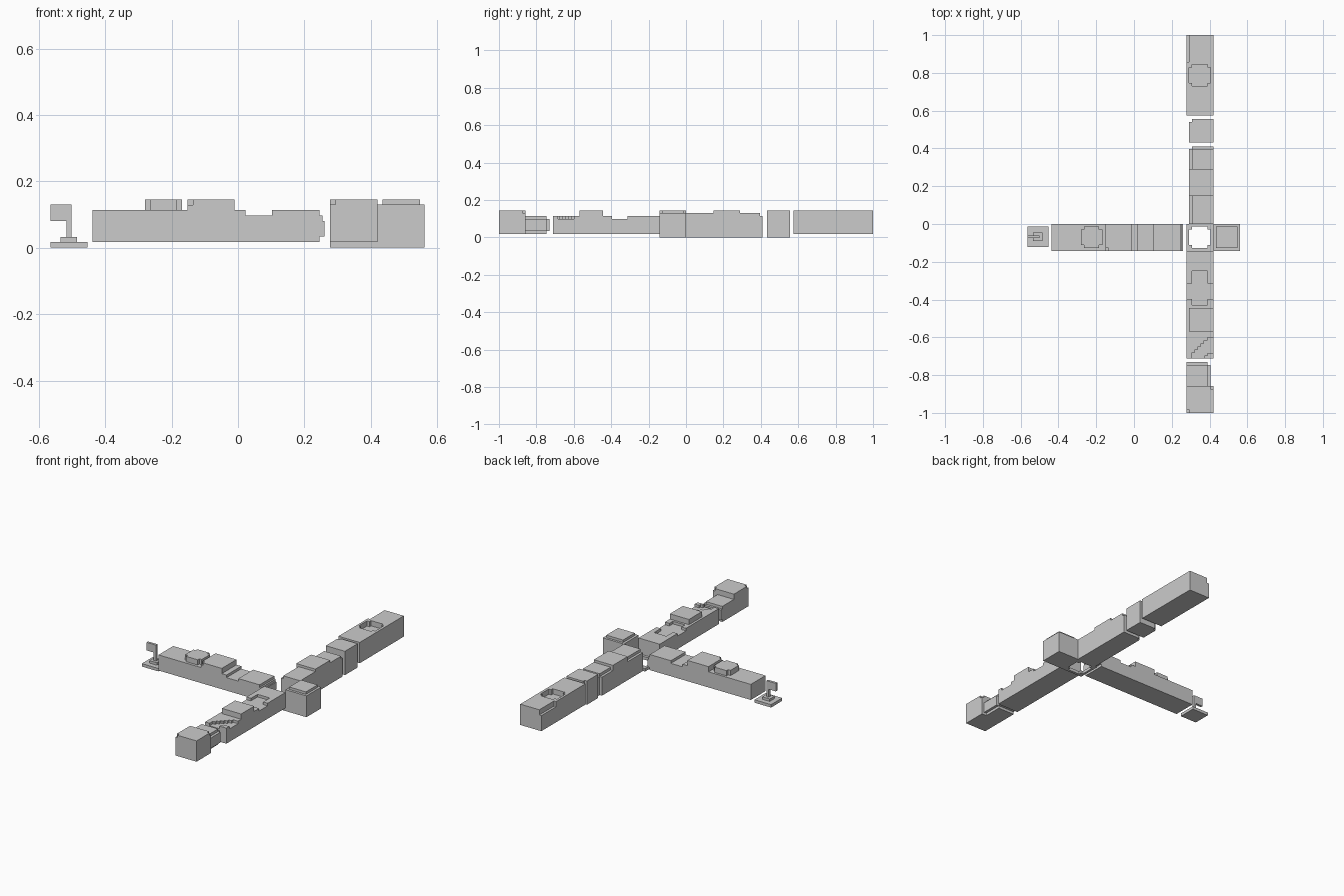
import bpy, bmesh

if "Cube" in bpy.data.objects:
    bpy.data.objects.remove(bpy.data.objects["Cube"])

U = 0.016  # one small terrain step
stone = bpy.data.materials.new("light grey")
stone.diffuse_color = (0.6, 0.6, 0.6, 1)
stone.use_nodes = True
stone.node_tree.nodes["Principled BSDF"].inputs["Base Color"].default_value = stone.diffuse_color


def finish(name, bm):
    bmesh.ops.recalc_face_normals(bm, faces=bm.faces)
    me = bpy.data.meshes.new(name)
    bm.to_mesh(me)
    bm.free()
    me.materials.append(stone)
    ob = bpy.data.objects.new(name, me)
    bpy.context.collection.objects.link(ob)
    return ob


def prism(name, pts, lo, hi, place):
    """Extrude a 2D outline between lo and hi; place maps (a, b, t) to xyz."""
    bm = bmesh.new()
    f = bm.faces.new([bm.verts.new(place(a, b, lo)) for a, b in pts])
    top = bmesh.ops.extrude_face_region(bm, geom=[f])["geom"]
    shift = [e - s for s, e in zip(place(0, 0, lo), place(0, 0, hi))]
    bmesh.ops.translate(bm, vec=shift, verts=[v for v in top if isinstance(v, bmesh.types.BMVert)])
    return finish(name, bm)


def plan(name, pts, z0, z1):
    return prism(name, pts, z0, z1, lambda a, b, t: (a, b, t))


def along_x(name, pts, y0, y1):
    return prism(name, pts, y0, y1, lambda a, b, t: (a, t, b))


def along_y(name, pts, x0, x1):
    return prism(name, pts, x0, x1, lambda a, b, t: (t, a, b))


def box(name, x0, x1, y0, y1, z0, z1):
    return plan(name, [(x0, y0), (x1, y0), (x1, y1), (x0, y1)], z0, z1)


def round_pts(x0, x1, y0, y1, c=U):
    """Square outline with a stepped notch in each corner."""
    return [(x0 + c, y0), (x1 - c, y0), (x1 - c, y0 + c), (x1, y0 + c),
            (x1, y1 - c), (x1 - c, y1 - c), (x1 - c, y1), (x0 + c, y1),
            (x0 + c, y1 - c), (x0, y1 - c), (x0, y0 + c), (x0 + c, y0 + c)]


def cut(ob, cutter):
    cutter.hide_render = True
    m = ob.modifiers.new("cut", "BOOLEAN")
    m.operation, m.solver, m.object = "DIFFERENCE", "EXACT", cutter
    bpy.context.view_layer.update()
    dg = bpy.context.evaluated_depsgraph_get()
    me = bpy.data.meshes.new_from_object(ob.evaluated_get(dg))
    ob.modifiers.clear()
    ob.data = me
    bpy.data.objects.remove(cutter)


def cut_box(ob, *r):
    cut(ob, box("cutter", *r))


X0, X1 = 0.277, 0.42     # long arm width
Y0, Y1 = -0.142, 0.0     # short arm width
G, H, T = 0.018, 0.113, 0.145

# signpost
box("sign_base", -0.565, -0.453, -0.121, -0.014, 0, G)
box("sign_foot", -0.535, -0.485, -0.091, -0.044, G, 0.033)
along_x("sign_post", [(-0.517, 0.033), (-0.501, 0.033), (-0.501, 0.13), (-0.565, 0.13),
                      (-0.565, 0.081), (-0.517, 0.081)], -0.075, -0.06)

# short arm with raised step, trench and worn end
along_x("short_arm", [(-0.438, G), (0.245, G), (0.245, 0.034), (0.26, 0.034), (0.26, 0.081),
                      (0.255, 0.081), (0.255, 0.097), (0.245, 0.097), (0.245, H), (0.102, H), (0.102, 0.097),
                      (0.022, 0.097), (0.022, H), (-0.01, H), (-0.01, T), (-0.152, T),
                      (-0.152, H), (-0.438, H)], Y0, Y1)
cut_box(bpy.data.objects["short_arm"], -0.17, -0.136, -0.2, Y0 + U, 0.129, 0.2)
plan("round_mound", round_pts(-0.28, -0.168, -0.126, -0.014), H, T)

# hollow junction tile and side block
frame = box("junction_frame", X0, X1, Y0, Y1, 0, G)
cut(frame, plan("cutter", round_pts(0.291, 0.404, -0.126, -0.014), -0.1, 0.1))
box("side_block", X1, 0.562, Y0, Y1, 0, 0.13)
box("side_block_cap", 0.435, 0.548, -0.127, -0.014, 0.13, T)

# back arm: stepped hill
hill = along_y("back_hill", [(0, 0), (0.41, 0), (0.41, H), (0.396, H), (0.396, 0.13), (0.29, 0.13),
                             (0.29, T), (0.147, T), (0.147, 0.13), (0, 0.13)], 0.291, X1)
cut_box(hill, 0.2, 0.306, -0.1, 0.147, H, 0.2)
cut_box(hill, 0.2, 0.306, 0.29, 0.5, H, 0.2)
cut_box(hill, 0.2, 0.306, 0.396, 0.5, -0.1, 0.2)

# back single cliff block with a notched corner
plan("cliff_block", [(0.291, 0.432), (X1, 0.432), (X1, 0.555), (0.307, 0.555),
                     (0.307, 0.54), (0.291, 0.54)], 0, T)

# back end block with pit and lowered edge
end = box("back_end", X0, X1, 0.574, 1.0, G, T)
cut(end, plan("cutter", round_pts(0.291, 0.404, 0.731, 0.845), H, 0.3))
cut_box(end, 0.2, 0.291, 0.858, 1.1, H, 0.3)

# front arm with crossing trench and curved channel
D = 0.097
arm = box("front_arm", X0, X1, -0.712, Y0, G, H)
cut_box(arm, 0.2, 0.5, -0.396, -0.314, D, 0.2)
cut_box(arm, 0.307, 0.39, -0.43, -0.25, D, 0.2)
rows = [0.307, 0.307, 0.322, 0.338, 0.354, 0.37, 0.388]
stairs = [(0.5, -0.8), (0.307, -0.8)]
for j, x in enumerate(rows):
    y = -0.712 + j * U
    if j:
        stairs.append((x, y))
    stairs.append((x, y + U))
stairs.append((0.5, -0.712 + 7 * U))
stairs = [p for i, p in enumerate(stairs) if i == 0 or p != stairs[i - 1]]
cut(arm, plan("cutter", stairs, D, 0.2))
box("channel_inner_corner", 0.374, X1, -0.712, -0.697, D, H)
box("channel_inner_step", 0.39, X1, -0.697, -0.684, D, H)
box("raised_slab", 0.291, X1, -0.57, -0.444, H, T)

# front lower ledge with bulging middle
box("ledge_core", X0, 0.388, -0.858, -0.746, G, H)
plan("ledge_bulge", [(X0, -0.858), (0.404, -0.858), (0.404, -0.746), (0.388, -0.746),
                     (0.388, -0.731), (X0, -0.731)], 0.034, 0.097)

# front end block with chipped top corners
tip = box("front_end", X0, X1, -1.0, -0.858, G, T)
cut_box(tip, 0.2, X0 + U, -1.1, -1.0 + U, 0.13, 0.3)
cut_box(tip, X1 - U, 0.5, -0.874, -0.8, 0.13, 0.3)
